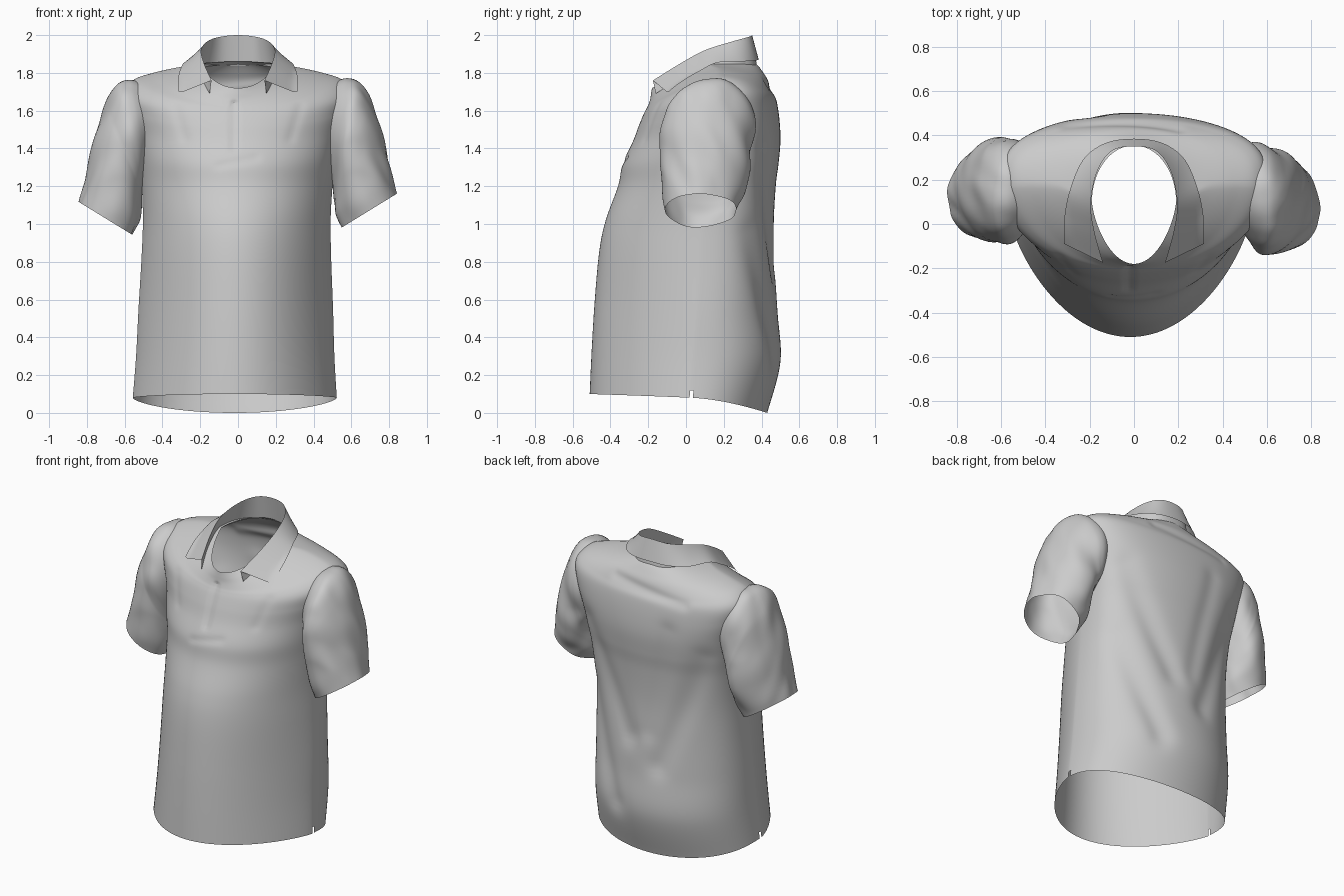
import bpy, bmesh, math
from mathutils import Vector, noise
from mathutils.bvhtree import BVHTree

cube = bpy.data.objects.get("Cube")
if cube:
    bpy.data.objects.remove(cube, do_unlink=True)

fabric = bpy.data.materials.new("grey_fabric")
fabric.use_nodes = True
GREY = (0.6, 0.6, 0.6, 1)
fabric.diffuse_color = GREY
fabric.node_tree.nodes["Principled BSDF"].inputs["Base Color"].default_value = GREY


def spline(rows, steps):
    """Smoothly resample a list of number rows."""
    rows = [Vector(r) for r in rows]
    result = []
    last = len(rows) - 1
    for k in range(steps + 1):
        s = k / steps * last
        i = min(int(s), last - 1)
        t = s - i
        a, b, c, d = (rows[min(max(j, 0), last)] for j in range(i - 1, i + 3))
        result.append(b + (c - a) * (t / 2) + (a * 2 - b * 5 + c * 4 - d) * (t * t / 2)
                      + (b * 3 - a - c * 3 + d) * (t ** 3 / 2))
    return result


def sheet(name, grid, closed, skip=None, angle=50):
    """Build a smooth cloth sheet from rows of points."""
    bm = bmesh.new()
    rows = [[bm.verts.new(p) for p in row] for row in grid]
    count = len(rows[0])
    for low, high in zip(rows, rows[1:]):
        for i in range(count if closed else count - 1):
            j = (i + 1) % count
            bm.faces.new((low[i], low[j], high[j], high[i]))
    if skip:
        gone = [f for f in bm.faces if skip(f.calc_center_median())]
        bmesh.ops.delete(bm, geom=gone, context="FACES")
    mesh = bpy.data.meshes.new(name)
    bm.to_mesh(mesh)
    tree = BVHTree.FromBMesh(bm)
    bm.free()
    mesh.materials.append(fabric)
    ob = bpy.data.objects.new(name, mesh)
    bpy.context.collection.objects.link(ob)
    bpy.ops.object.select_all(action="DESELECT")
    ob.select_set(True)
    bpy.context.view_layer.objects.active = ob
    bpy.ops.object.shade_smooth_by_angle(angle=math.radians(angle))
    return tree


def fold(p, start, end, width, depth):
    """Depth of a soft crease along a line in the x-z plane."""
    a, b, q = Vector(start), Vector(end), Vector((p.x, p.z))
    t = min(max((q - a).dot(b - a) / (b - a).length_squared, 0), 1)
    return depth * math.exp(-((q - a.lerp(b, t)).length / width) ** 2)


# Body: half width, front y, back y, widest y, front, side and back height,
# then roundness of the front and of the back
body_rings = [
    (.54, -.51, .43, .02, .10, .08, 0, 1.5, .8),
    (.525, -.50, .50, .04, .32, .30, .27, 1.5, .8),
    (.515, -.485, .485, .06, .57, .55, .53, 1.5, .8),
    (.502, -.46, .47, .08, .85, .82, .80, 1.4, .75),
    (.497, -.425, .465, .10, 1.02, 1.02, 1, 1.3, .7),
    (.505, -.36, .475, .12, 1.2, 1.2, 1.2, 1.15, .65),
    (.52, -.335, .49, .14, 1.32, 1.34, 1.32, 1.05, .6),
    (.545, -.28, .50, .16, 1.44, 1.48, 1.44, 1, .6),
    (.58, -.25, .495, .17, 1.52, 1.6, 1.55, 1, .6),
    (.60, -.225, .48, .18, 1.58, 1.7, 1.65, 1, .65),
    (.55, -.21, .46, .18, 1.61, 1.765, 1.7, 1, .7),
    (.45, -.20, .435, .18, 1.63, 1.8, 1.76, 1, .8),
    (.34, -.19, .41, .17, 1.66, 1.825, 1.8, 1, .9),
    (.25, -.185, .38, .13, 1.69, 1.84, 1.84, 1.15, 1),
    (.19, -.18, .355, .10, 1.72, 1.85, 1.86, 1.4, 1),
]
back_folds = [((.42, 1.4), (.10, .75), .07, .02), ((-.42, 1.35), (-.12, .6), .07, .02),
              ((-.2, 1.5), (-.05, .8), .06, .01), ((.44, .95), (.2, .3), .07, .025),
              ((-.3, 1.68), (.2, 1.74), .03, .01)]
front_folds = [((-.02, 1.64), (-.02, 1.40), .014, .012), ((-.33, 1.62), (-.28, 1.45), .025, .006),
               ((.33, 1.62), (.28, 1.45), .025, .006), ((-.1, 1.31), (.1, 1.35), .02, .006)]
SEGMENTS = 180
body = []
for half, front, back, mid, zf, zs, zb, rf, rb in spline(body_rings, 112):
    row = []
    for i in range(SEGMENTS):
        t = 2 * math.pi * (i + .5) / SEGMENTS
        s = math.sin(t)
        ahead = s < 0
        reach = abs(s) ** (rf if ahead else rb)
        rise = abs(s) ** 1.3
        p = Vector((half * math.cos(t),
                    mid + ((front if ahead else back) - mid) * reach,
                    zs + ((zf if ahead else zb) - zs) * rise))
        dent = sum(fold(p, *f) for f in (front_folds if ahead else back_folds)) * abs(s)
        p.y += dent if ahead else -dent
        p.x -= .018 * max(0, 1 - p.z / 1.6)
        row.append(p)
    body.append(row)
body_tree = sheet("shirt_body", body, True,
                  lambda c: c.z < .11 and abs(c.y - .03) < .008)

# Sleeves: outer x and z, inner x and z, front y, back y
sleeve_rings = [
    (.50, 1.745, .46, 1.36, -.02, .35),
    (.575, 1.775, .485, 1.28, -.085, .365),
    (.64, 1.757, .50, 1.22, -.125, .36),
    (.70, 1.66, .505, 1.17, -.135, .345),
    (.755, 1.5, .51, 1.11, -.135, .335),
    (.80, 1.32, .52, 1.05, -.125, .315),
    (.84, 1.16, .555, .985, -.115, .27),
]
for name, side in (("left_sleeve", 1), ("right_sleeve", -1)):
    rows = []
    steps = 48
    for k, (ox, oz, ix, iz, front, back) in enumerate(spline(sleeve_rings, steps)):
        along = k / steps
        outer, inner = Vector((ox, 0, oz)), Vector((ix, 0, iz))
        centre = (outer + inner) / 2 + Vector((0, (front + back) / 2, 0))
        row = []
        for i in range(72):
            t = 2 * math.pi * i / 72
            spoke = (outer - inner) / 2 * math.cos(t) + Vector((0, (back - front) / 2 * math.sin(t), 0))
            p = centre + spoke
            ripple = noise.noise(Vector((p.x * 6 + side * 3, p.y * 9, p.z * 6 + p.y * 5)))
            p += spoke.normalized() * ripple * .016 * min(along * 3, 1)
            if side < 0:
                p += Vector((0, .05 * min(along * 2, 1), -.045 * along))
            p.x *= side
            row.append(p)
        rows.append(row if side > 0 else row[::-1])
    sheet(name, rows, True)

# Collar: neck seam, fold line and outer edge, from centre back to front tip
seam = [(0, .375, 1.84), (.11, .35, 1.84), (.19, .25, 1.83),
        (.215, .10, 1.825), (.195, -.03, 1.77), (.15, -.16, 1.69)]
crest = [(0, .35, 2), (.10, .33, 1.99), (.165, .24, 1.965),
         (.195, .10, 1.92), (.18, -.03, 1.85), (.14, -.175, 1.76)]
edge = [(0, .385, 1.87), (.13, .365, 1.865), (.23, .29, 1.86),
        (.29, .15, 1.85), (.315, .02, 1.77), (.315, -.09, 1.69)]


def mirrored(path):
    return spline([(-x, y, z) for x, y, z in path[:0:-1]] + path, 64)


def rest_on_body(p):
    hit = body_tree.ray_cast(Vector((p.x, p.y, 3)), Vector((0, 0, -1)))[0]
    return Vector((p.x, p.y, max(p.z, hit.z + .01))) if hit else p


seam, crest, edge = mirrored(seam), mirrored(crest), mirrored(edge)
stand = [[a.lerp(b, k / 4) for a, b in zip(seam, crest)] for k in range(5)]
leaf = [[rest_on_body(a.lerp(b, k / 8)) if k else a.copy() for a, b in zip(crest, edge)]
        for k in range(9)]
sheet("collar_stand", stand, False)
sheet("collar_leaf", leaf, False)
